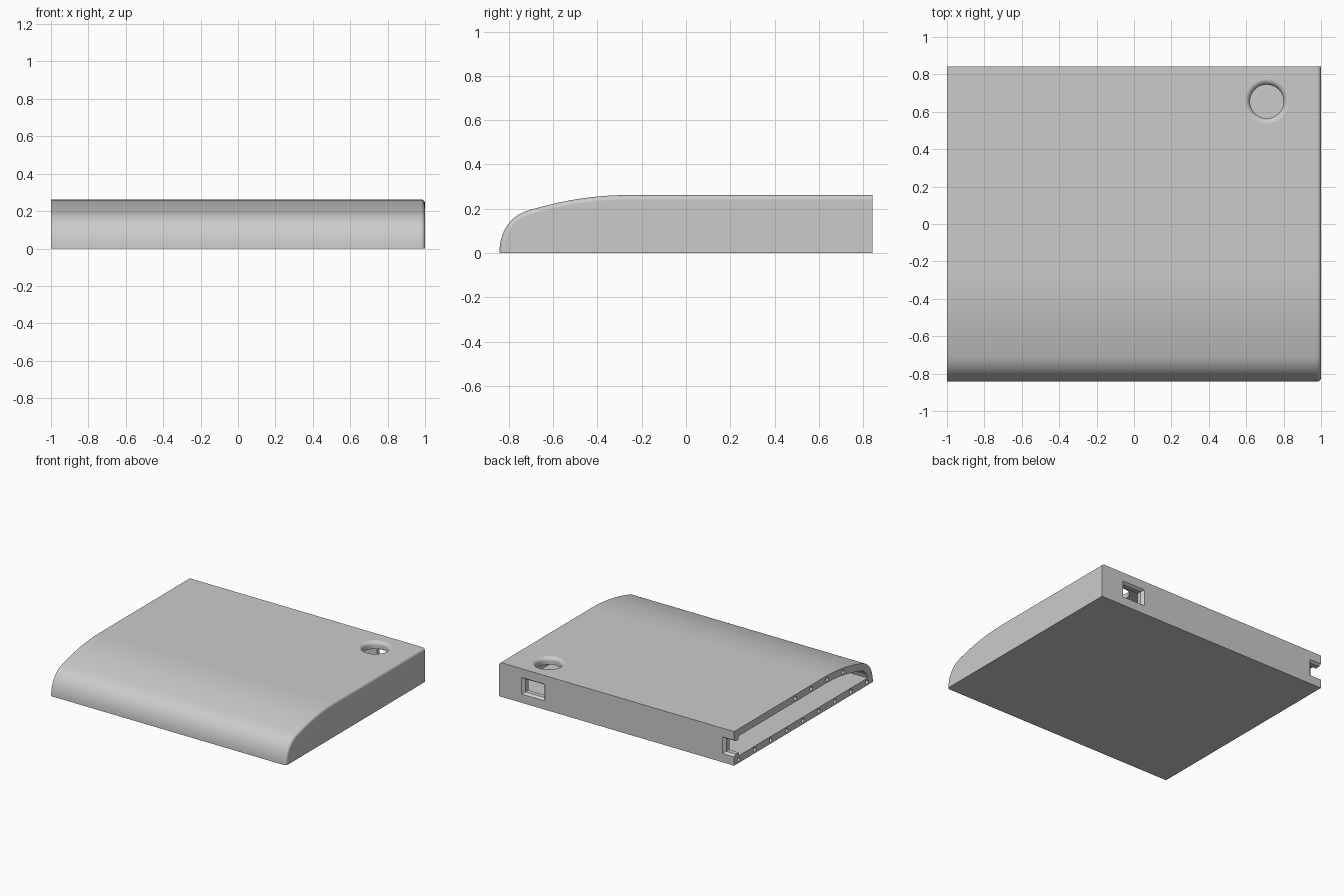
import bpy, bmesh, math
from mathutils import Vector, geometry

if "Cube" in bpy.data.objects:
    bpy.data.objects.remove(bpy.data.objects["Cube"], do_unlink=True)

TOP, HALF_Y, WALL, ROUND = 0.262, 0.843, 0.055, 0.022

grey = bpy.data.materials.new("light grey")
grey.use_nodes = True
colour = (0.6, 0.6, 0.6, 1)
grey.diffuse_color = colour
grey.node_tree.nodes["Principled BSDF"].inputs["Base Color"].default_value = colour


def bezier(a, b, c, d, n):
    return [p.to_2d() for p in geometry.interpolate_bezier(
        *[Vector((*p, 0)) for p in (a, b, c, d)], n)]


# Upper outline in (y, z): blunt nose, gentle rise, flat top
nose = bezier((-HALF_Y, 0), (-HALF_Y, 0.09), (-0.80, 0.167), (-0.71, 0.193), 16)
rise = bezier((-0.71, 0.193), (-0.56, 0.237), (-0.42, TOP), (-0.25, TOP), 16)
outline = nose + rise[1:] + [Vector((HALF_Y, TOP))]


def offset(points, d):
    out = []
    for i, p in enumerate(points):
        t = points[min(i + 1, len(points) - 1)] - points[max(i - 1, 0)]
        if i == 0:
            t = Vector((0, 1))
        if i >= len(points) - 2:
            t = Vector((1, 0))
        t.normalize()
        out.append(p + Vector((t.y, -t.x)) * d)
    return out


def loft(name, rings):
    """Join matching closed rings of points and cap both ends."""
    bm = bmesh.new()
    loops = [[bm.verts.new(p) for p in ring] for ring in rings]
    n = len(loops[0])
    for a, b in zip(loops, loops[1:]):
        for i in range(n):
            bm.faces.new((a[i], a[(i + 1) % n], b[(i + 1) % n], b[i]))
    bm.faces.new(loops[0])
    bm.faces.new(loops[-1])
    bmesh.ops.recalc_face_normals(bm, faces=bm.faces)
    mesh = bpy.data.meshes.new(name)
    bm.to_mesh(mesh)
    bm.free()
    mesh.materials.append(grey)
    obj = bpy.data.objects.new(name, mesh)
    bpy.context.collection.objects.link(obj)
    return obj


def circle(r, n):
    return [(r * math.cos(2 * math.pi * i / n), r * math.sin(2 * math.pi * i / n))
            for i in range(n)]


# Solid body with a rounded closed end
rings = []
for x, d in [(-1, 0)] + [(1 - ROUND + ROUND * math.sin(t), ROUND * (1 - math.cos(t)))
                         for t in [math.pi / 12 * k for k in range(7)]]:
    rings.append([(x, p.x, p.y) for p in offset(outline, d)] + [(x, HALF_Y, 0)])
body = loft("shell", rings)
cutters = []

# Hollow interior, open at the -x end
inner = [p for p in offset(outline, WALL) if p.y > WALL + 0.01]
inner[-1].x = HALF_Y - WALL
inner = [Vector((inner[0].x - 0.005, WALL))] + inner + [Vector((HALF_Y - WALL, WALL))]
cutters.append(loft("cavity_cutter", [[(x, p.x, p.y) for p in inner]
                                      for x in (-1.1, 1 - WALL)]))

# Round top hole with a flared lip
lip = 0.03
steps = [(0.09, 0.13)] + [(0.09 + lip * (1 - math.cos(t)), TOP - lip + lip * math.sin(t))
                          for t in [math.pi / 16 * k for k in range(9)]] + [(0.12, 0.3)]
cutters.append(loft("hole_cutter", [[(0.71 + x, 0.655 + y, z) for x, y in circle(r, 48)]
                                    for r, z in steps]))


# Back port and the half port at the open end, both with a chamfered mouth
def port(x):
    rings = []
    for y, w, h in ((0.70, 0.08, 0.05), (HALF_Y - 0.02, 0.08, 0.05),
                    (HALF_Y, 0.1, 0.064), (0.9, 0.1, 0.064)):
        rings.append([(x + sx * w, y, 0.131 + sz * h)
                      for sx, sz in ((-1, -1), (1, -1), (1, 1), (-1, 1))])
    cutters.append(loft("port_cutter", rings))


port(0.71)
port(-1)

# Pin holes around the open rim
pins = [(0.79 - 0.195 * i, WALL / 2) for i in range(9)]
pins += [(0.10 - 0.193 * i, z) for i, z in enumerate((0.234, 0.234, 0.232, 0.215))]
for y, z in pins:
    cutters.append(loft("pin_cutter", [[(x, y + a, z + b) for a, b in circle(0.016, 16)]
                                       for x in (-1.05, -0.9)]))

for cutter in cutters:
    cutter.hide_render = True
    mod = body.modifiers.new("cut", "BOOLEAN")
    mod.operation = "DIFFERENCE"
    mod.solver = "EXACT"
    mod.object = cutter

# Bake the cuts, then drop the helpers
graph = bpy.context.evaluated_depsgraph_get()
baked = bpy.data.meshes.new_from_object(body.evaluated_get(graph))
body.modifiers.clear()
body.data = baked
for cutter in cutters:
    bpy.data.objects.remove(cutter, do_unlink=True)

bpy.ops.object.select_all(action="DESELECT")
body.select_set(True)
bpy.context.view_layer.objects.active = body
bpy.ops.object.shade_smooth_by_angle(angle=math.radians(30))
weighted = body.modifiers.new("even shading", "WEIGHTED_NORMAL")
weighted.keep_sharp = True
